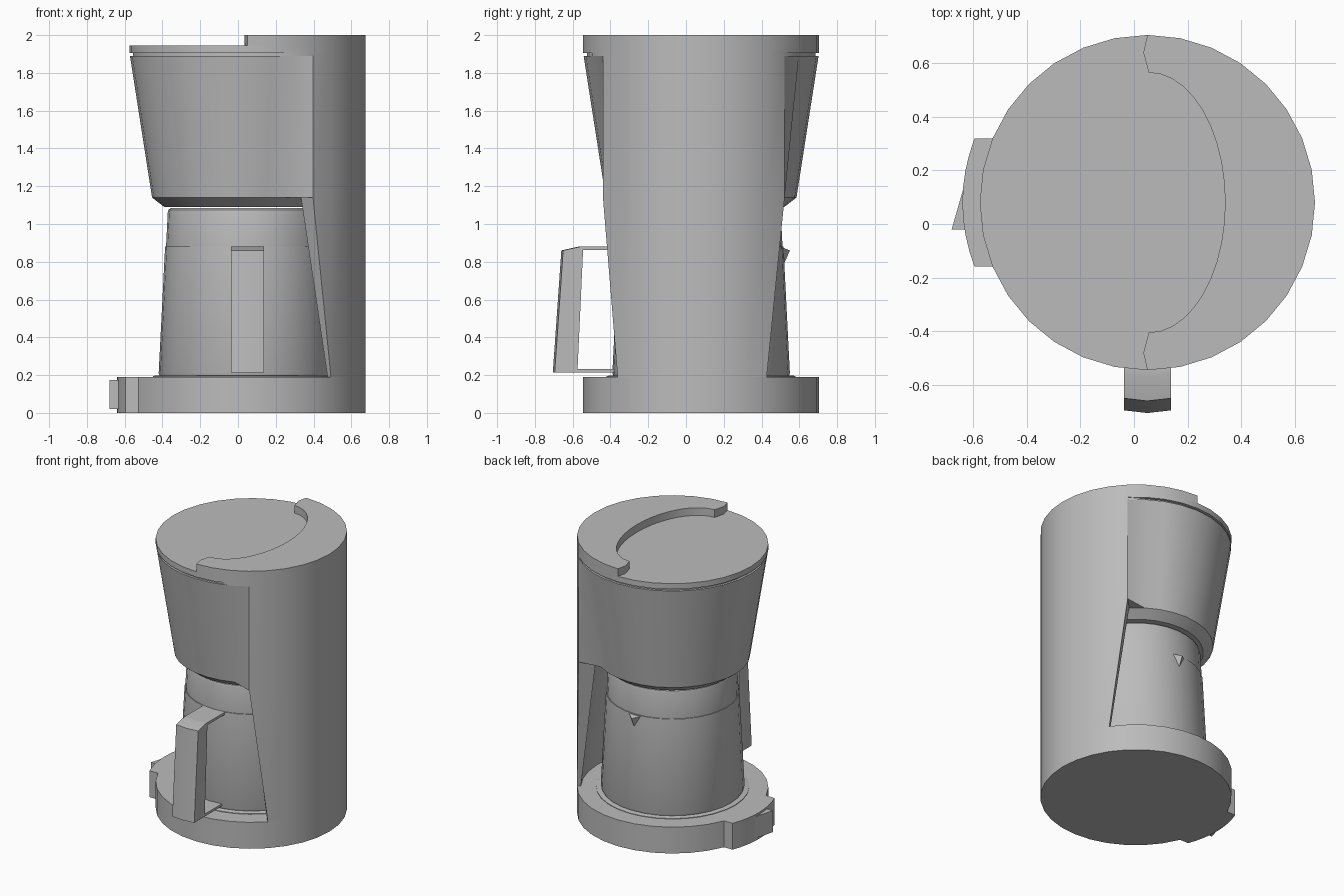
import bpy, bmesh, math

if "Cube" in bpy.data.objects:
    bpy.data.objects.remove(bpy.data.objects["Cube"])

CX, CY, N, R = 0.05, 0.08, 32, 0.625      # shared axis, side count, body radius

grey = bpy.data.materials.new("plain_grey")
grey.diffuse_color = (0.5, 0.5, 0.5, 1)
grey.use_nodes = True
grey.node_tree.nodes["Principled BSDF"].inputs["Base Color"].default_value = grey.diffuse_color


def pt(j, r, z):
    a = 2 * math.pi * j / N
    return (CX + r * math.cos(a), CY + r * math.sin(a), z)


def finish(name, bm):
    bmesh.ops.remove_doubles(bm, verts=bm.verts, dist=1e-5)
    bmesh.ops.recalc_face_normals(bm, faces=bm.faces)
    me = bpy.data.meshes.new(name)
    bm.to_mesh(me)
    bm.free()
    me.materials.append(grey)
    ob = bpy.data.objects.new(name, me)
    bpy.context.collection.objects.link(ob)
    bpy.ops.object.select_all(action='DESELECT')
    ob.select_set(True)
    bpy.context.view_layer.objects.active = ob
    bpy.ops.object.shade_smooth_by_angle(angle=math.radians(30))
    return ob


def loft(name, rings):
    """Skin a stack of equal-length rings and cap both ends."""
    bm = bmesh.new()
    vs = [[bm.verts.new(p) for p in ring] for ring in rings]
    n = len(vs[0])
    for a, b in zip(vs, vs[1:]):
        for i in range(n):
            k = (i + 1) % n
            quad = [a[i], a[k], b[k], b[i]]
            if (a[i].co - b[i].co).length < 1e-6:
                quad.remove(b[i])
            if (a[k].co - b[k].co).length < 1e-6:
                quad.remove(b[k])
            if len(quad) > 2:
                bm.faces.new(quad)
    bm.faces.new(vs[0][::-1])
    bm.faces.new(vs[-1])
    return finish(name, bm)


def prism(name, outline, z0, z1):
    return loft(name, [[(x, y, z) for x, y in outline] for z in (z0, z1)])


def lathe(name, profile):
    return loft(name, [[pt(j, r, z) for j in range(N)] for r, z in profile])


def box(name, x0, x1, y0, y1, z0, z1):
    return prism(name, [(x0, y0), (x1, y0), (x1, y1), (x0, y1)], z0, z1)


# Base with bowed control panel on the left
outline = [pt(j, R, 0)[:2] for j in range(-14, 15)]
for i in range(9):
    t = 1 - i / 4
    outline.append((-0.595 - 0.045 * (1 - t * t), CY + 0.239 * t))
prism("base", outline, 0, 0.19)
prism("switch", [(-0.62, 0.19), (-0.68, -0.02), (-0.62, -0.02)], 0.02, 0.175)
lathe("hot_plate", [(0.50, 0.185), (0.50, 0.194), (0.49, 0.197)])

# Rear tower: curved wall with slanted front edges
bm = bmesh.new()


def arc(js, r, z):
    return [bm.verts.new(pt(j, r, z)) for j in js]


low, high = range(-4, 4), range(-5, 5)
ob, ot = arc(low, R, 0.19), arc(high, R, 1.14)
ib, it = arc(low, 0.60, 0.19), arc(high, 0.51, 1.14)
for b, t in ((ob, ot), (ib, it)):
    bm.faces.new((b[0], t[1], t[0]))
    bm.faces.new((b[-1], t[-1], t[-2]))
    for i in range(len(b) - 1):
        bm.faces.new((b[i], b[i + 1], t[i + 2], t[i + 1]))
for o, n in ((ob, ib), (ot, it)):
    for i in range(len(o) - 1):
        bm.faces.new((o[i], o[i + 1], n[i + 1], n[i]))
for e in (0, -1):
    bm.faces.new((ob[e], ot[e], it[e], ib[e]))
finish("tower", bm)

# Filter housing: tapered at the front, full radius where it meets the tower
def housing_ring(z, taper, full, first=-5):
    return [pt(j, full if first <= j <= 4 else taper, z) for j in range(-16, 16)]


loft("filter_housing", [
    housing_ring(1.09, 0.44, 0.44),
    housing_ring(1.14, 0.505, 0.505),
    housing_ring(1.14, 0.505, R),
    housing_ring(1.89, 0.622, R),
    housing_ring(1.89, 0.605, R, -6),       # groove below the lid
    housing_ring(1.905, 0.605, R, -6),
    housing_ring(1.905, R, R),
    housing_ring(1.945, R, R)])

# Raised crescent on the back half of the top
crest = [pt(j, R, 0)[:2] for j in range(-8, 9)] + [(0.035, 0.64)]
for i in range(21):
    a = math.pi / 2 - math.pi * i / 20
    crest.append((0.055 + 0.285 * math.cos(a), CY + 0.485 * math.sin(a)))
crest.append((0.035, 2 * CY - 0.64))
prism("top_crest", crest, 1.945, 2.0)

# Carafe
lathe("carafe", [(0.45, 0.192), (0.465, 0.197), (0.47, 0.21), (0.436, 0.88)])
lathe("carafe_collar", [(0.43, 0.875), (0.43, 0.90), (0.422, 1.06),
                        (0.418, 1.075), (0.405, 1.085)])
bm = bmesh.new()
tip, left, right, foot = [bm.verts.new(p) for p in (
    (CX, 0.55, 0.86), (CX - 0.06, 0.50, 0.88), (CX + 0.06, 0.50, 0.88), (CX, 0.515, 0.78))]
for f in ((tip, left, right), (tip, left, foot), (tip, right, foot), (left, right, foot)):
    bm.faces.new(f)
finish("spout", bm)

# Handle
W = 0.0875


def grip(z, yo, yi):
    return [(CX - W, yo + 0.01, z), (CX, yo, z), (CX + W, yo + 0.01, z),
            (CX + W, yi, z), (CX - W, yi, z)]


loft("handle_grip", [grip(0.215, -0.705, -0.575), grip(0.86, -0.66, -0.545),
                     grip(0.88, -0.57, -0.545)])
box("handle_top_bar", CX - W, CX + W, -0.55, -0.33, 0.862, 0.88)
box("handle_bottom_bar", CX - W, CX + W, -0.58, -0.36, 0.215, 0.232)
